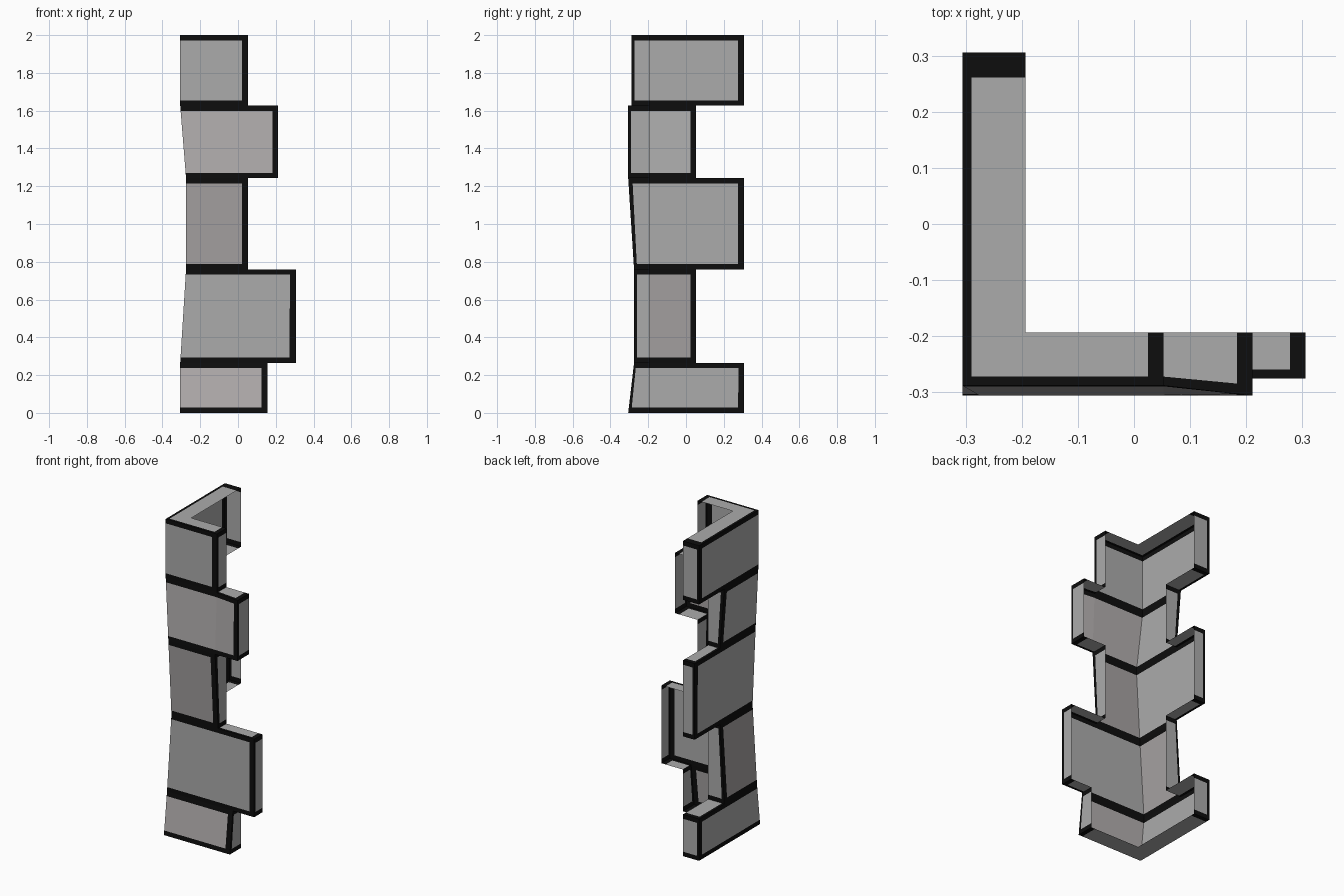
import bpy, bmesh
from mathutils import Vector

if "Cube" in bpy.data.objects:
    bpy.data.objects.remove(bpy.data.objects["Cube"])

def material(name, rgb):
    m = bpy.data.materials.new(name)
    m.diffuse_color = (*rgb, 1)
    m.use_nodes = True
    m.node_tree.nodes["Principled BSDF"].inputs["Base Color"].default_value = m.diffuse_color
    return m

MATS = [material("black_edge", (0.004, 0.004, 0.004)),
        material("stone_grey", (0.41, 0.41, 0.41)),
        material("stone_light_warm", (0.445, 0.423, 0.423)),
        material("stone_dark_warm", (0.385, 0.365, 0.365))]
BLACK, MID, LIGHT, DARK = range(4)

INNER = -0.193          # back edge of caps and ledges
EDGE, THIN = 0.028, 0.016

# Height and outer corner (x, y) of every joint
LEVELS = [(0.0, -0.306, -0.306), (0.265, -0.306, -0.275), (0.76, -0.275, -0.275),
          (1.243, -0.275, -0.306), (1.627, -0.306, -0.288), (2.0, -0.306, -0.288)]
# Front end x, side end y, front colour, side colour
COURSES = [(0.157, 0.306, LIGHT, MID), (0.306, 0.053, MID, DARK), (0.053, 0.306, DARK, MID),
           (0.211, 0.053, LIGHT, MID), (0.053, 0.306, MID, MID)]


def panel(bm, a, b, c, d, mat, left=0, right=0, bottom=0, top=0, flip=False):
    """Quad a-b-c-d with a black border of the given width on each side."""
    a, b, c, d = map(Vector, (a, b, c, d))
    w, h = (b - a).length, (d - a).length
    us = [0, left / w, 1 - right / w, 1]
    vs = [0, bottom / h, 1 - top / h, 1]

    def at(u, v):
        return a.lerp(b, u).lerp(d.lerp(c, u), v)

    for i in range(3):
        for j in range(3):
            if us[i + 1] - us[i] < 1e-5 or vs[j + 1] - vs[j] < 1e-5:
                continue
            pts = [at(us[i], vs[j]), at(us[i + 1], vs[j]),
                   at(us[i + 1], vs[j + 1]), at(us[i], vs[j + 1])]
            if flip:
                pts.reverse()
            f = bm.faces.new([bm.verts.new(p) for p in pts])
            f.material_index = mat if i == j == 1 else BLACK


def front_ledge(bm, z, x0, x1, y0, y1, flip, rim=THIN):
    panel(bm, (x0, y0, z), (x1, y1, z), (x1, INNER, z), (x0, INNER, z), MID,
          right=EDGE, bottom=rim, flip=flip)


def side_ledge(bm, z, y0, y1, x, flip, rim=THIN, end=EDGE):
    panel(bm, (x, y0, z), (INNER, y0, z), (INNER, y1, z), (x, y1, z), MID,
          left=rim, top=end, flip=flip)


for i, (fx, sy, fmat, smat) in enumerate(COURSES):
    (z0, x0, y0), (z1, x1, y1) = LEVELS[i], LEVELS[i + 1]
    bm = bmesh.new()
    end_y1 = y1
    band = dict(bottom=EDGE, top=EDGE)

    # Front wall; the fourth course bends so that its free end stays upright
    if i == 3:
        bend, end_y1 = 0.053, y0
        panel(bm, (x0, y0, z0), (bend, y0, z0), (bend, y1, z1), (x1, y1, z1), fmat, **band)
        panel(bm, (bend, y0, z0), (fx, y0, z0), (fx, end_y1, z1), (bend, y1, z1), fmat,
              right=EDGE, **band)
    else:
        panel(bm, (x0, y0, z0), (fx, y0, z0), (fx, y1, z1), (x1, y1, z1), fmat,
              right=0.033, **band)
    # Side wall
    panel(bm, (x0, sy, z0), (x0, y0, z0), (x1, y1, z1), (x1, sy, z1), smat, left=0.03, **band)
    # End caps
    panel(bm, (fx, y0, z0), (fx, INNER, z0), (fx, INNER, z1), (fx, end_y1, z1), MID,
          left=THIN, **band)
    panel(bm, (INNER, sy, z0), (x0, sy, z0), (x1, sy, z1), (INNER, sy, z1), MID,
          right=THIN, **band)

    # Ledges where this course sticks out past its neighbour
    for j, z, cx, cy, ey, under in ((i - 1, z0, x0, y0, y0, True),
                                    (i + 1, z1, x1, y1, end_y1, False)):
        if 0 <= j < len(COURSES):
            nx, ny = COURSES[j][:2]
            if fx > nx:
                front_ledge(bm, z, nx, fx, cy, ey, under)
            if sy > ny:
                side_ledge(bm, z, ny, sy, cx, under)
        else:   # full L-shaped cap at the very top and bottom
            rim = 0 if under else THIN
            front_ledge(bm, z, INNER, fx, cy, cy, under, rim)
            side_ledge(bm, z, INNER, sy, cx, under, rim, EDGE if under else 0.045)
            panel(bm, (cx, cy, z), (INNER, cy, z), (INNER, INNER, z), (cx, INNER, z), MID,
                  left=rim, bottom=rim, flip=under)

    bmesh.ops.remove_doubles(bm, verts=bm.verts, dist=1e-5)
    mesh = bpy.data.meshes.new(f"corner_stone_{i + 1}")
    bm.to_mesh(mesh)
    bm.free()
    for m in MATS:
        mesh.materials.append(m)
    bpy.context.collection.objects.link(bpy.data.objects.new(mesh.name, mesh))
